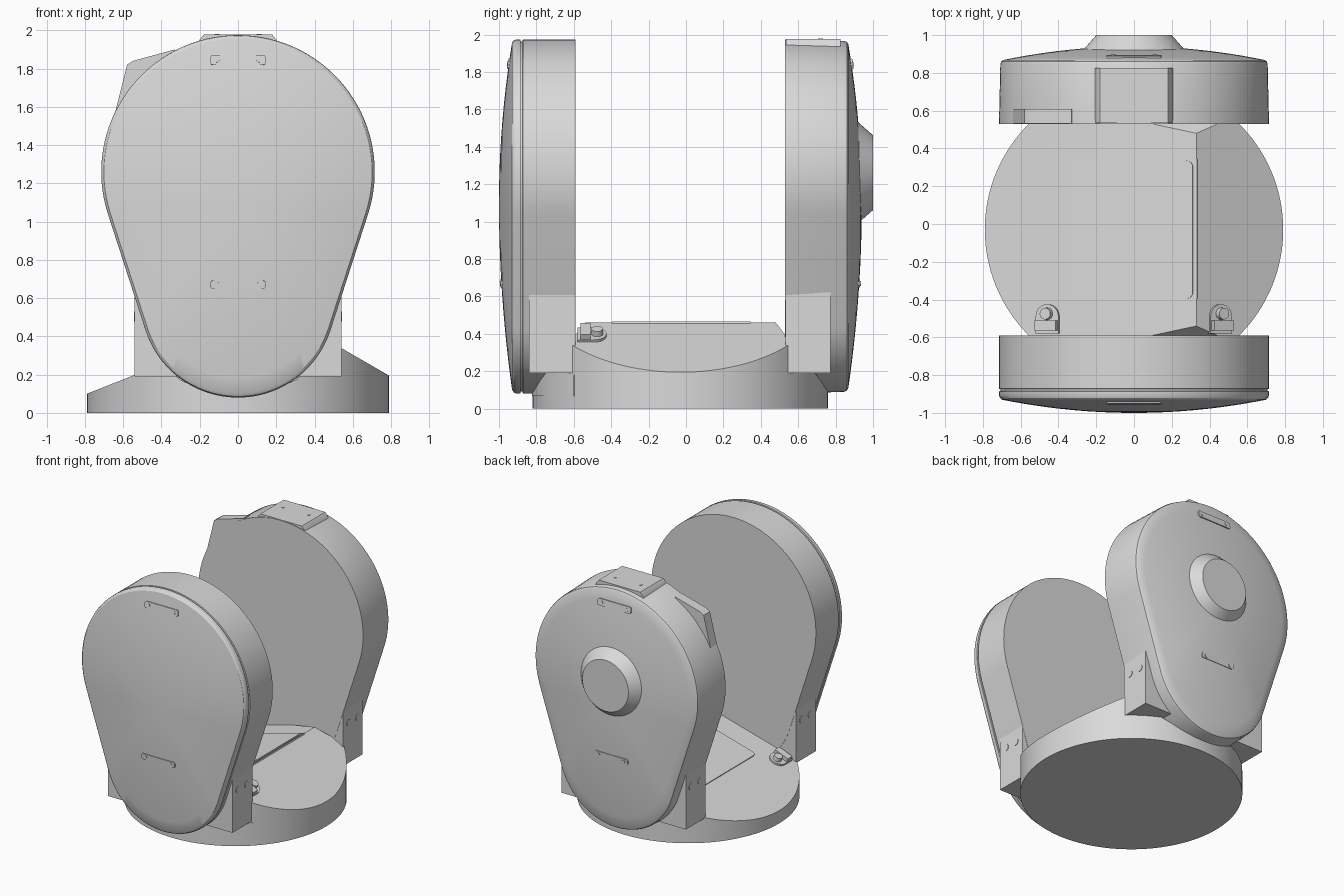
import bpy, bmesh, math
from mathutils import Vector, Matrix

if "Cube" in bpy.data.objects:
    bpy.data.objects.remove(bpy.data.objects["Cube"])

GREY = (0.7, 0.7, 0.7, 1)
mat = bpy.data.materials.new("light grey")
mat.use_nodes = True
mat.diffuse_color = GREY
mat.node_tree.nodes["Principled BSDF"].inputs["Base Color"].default_value = GREY


def finish(bm, name, matrix=None):
    bmesh.ops.recalc_face_normals(bm, faces=bm.faces)
    mesh = bpy.data.meshes.new(name)
    bm.to_mesh(mesh)
    bm.free()
    mesh.materials.append(mat)
    ob = bpy.data.objects.new(name, mesh)
    bpy.context.collection.objects.link(ob)
    if matrix:
        ob.matrix_world = matrix
    bpy.ops.object.select_all(action='DESELECT')
    ob.select_set(True)
    bpy.context.view_layer.objects.active = ob
    bpy.ops.object.shade_smooth_by_angle(angle=math.radians(30))
    return ob


def loft(name, rings, matrix=None):
    """Skin a list of equal-length point rings and cap both ends."""
    bm = bmesh.new()
    loops = [[bm.verts.new(p) for p in ring] for ring in rings]
    n = len(loops[0])
    for a, b in zip(loops, loops[1:]):
        for i in range(n):
            j = (i + 1) % n
            bm.faces.new((a[i], a[j], b[j], b[i]))
    bm.faces.new(loops[0])
    bm.faces.new(loops[-1])
    return finish(bm, name, matrix)


def prism(name, pts, y0, y1, matrix=None):
    return loft(name, [[(x, y, z) for x, z in pts] for y in (y0, y1)], matrix)


def box(name, lo, hi, matrix=None):
    pts = [(lo[0], lo[2]), (hi[0], lo[2]), (hi[0], hi[2]), (lo[0], hi[2])]
    return prism(name, pts, lo[1], hi[1], matrix)


def cone(name, r0, r1, depth, matrix, sides=64):
    bm = bmesh.new()
    bmesh.ops.create_cone(bm, cap_ends=True, segments=sides,
                          radius1=r0, radius2=r1, depth=depth)
    return finish(bm, name, matrix)


def rounded(hx, hz, r):
    """Rounded rectangle outline."""
    pts = []
    for q, (sx, sz) in enumerate([(1, 1), (-1, 1), (-1, -1), (1, -1)]):
        for k in range(5):
            a = (q + k / 4) * math.pi / 2
            pts.append((sx * (hx - r) + r * math.cos(a), sz * (hz - r) + r * math.sin(a)))
    return pts


# Round base, cut by sloping planes
def clipped_disc(name, radius, cuts):
    bm = bmesh.new()
    bmesh.ops.create_cone(bm, cap_ends=True, segments=128, radius1=radius, radius2=radius,
                          depth=0.6, matrix=Matrix.Translation((0, -0.03, 0.3)))
    for co, no in cuts:
        geom = bm.verts[:] + bm.edges[:] + bm.faces[:]
        bmesh.ops.bisect_plane(bm, geom=geom, plane_co=co, plane_no=no, clear_outer=True)
        bmesh.ops.holes_fill(bm, edges=bm.edges, sides=0)
    return finish(bm, name)


def slope_x(a, za, b, zb):
    return (a, 0, za), (za - zb, 0, b - a)


def slope_y(a, za, b, zb):
    return (0, a, za), (0, za - zb, b - a)


clipped_disc("base", 0.79, [
    slope_x(-0.79, 0.10, -0.36, 0.27), slope_x(-0.36, 0.27, 0.33, 0.46),
    slope_x(0.33, 0.46, 0.79, 0.195),
    slope_y(-0.82, 0.10, -0.75, 0.19), slope_y(0.69, 0.19, 0.76, 0.10)])
clipped_disc("base_front_seam_plate", 0.793, [
    ((0, 0, 0.18), (0, 0, 1)), ((0, 0, 0.068), (0, 0, -1)),
    ((0.55, 0, 0), (1, 0, 0)), ((-0.55, 0, 0), (-1, 0, 0)), ((0, -0.5, 0), (0, 1, 0)),
    slope_y(-0.82, 0.10, -0.75, 0.19)])

# Inset control panel on the tilted top
tilt = math.atan2(0.19, 0.69)
panel_at = Matrix.Translation((-0.01, -0.03, 0.366)) @ Matrix.Rotation(-tilt, 4, 'Y')
prism("control_panel", rounded(0.335, 0.365, 0.035), -0.008, 0.008,
      panel_at @ Matrix.Rotation(math.pi / 2, 4, 'X'))
box("panel_edge_right", (0.35, -0.365, -0.01), (0.358, 0.375, 0.006), panel_at)
box("panel_edge_back", (-0.36, 0.368, -0.01), (0.358, 0.375, 0.006), panel_at)

# Teardrop arm outline: large upper arc joined by tangents to a small lower arc
R, ZR, r, zr, CZ = 0.715, 1.26, 0.508, 0.588, 1.1
lean = math.asin((R - r) / (ZR - zr))
outline = []
for k in range(65):
    a = -lean + (math.pi + 2 * lean) * k / 64
    outline.append((R * math.cos(a), ZR + R * math.sin(a)))
for k in range(49):
    a = math.pi + lean + (math.pi - 2 * lean) * k / 48
    outline.append((r * math.cos(a), zr + r * math.sin(a)))


def arm(name, side, wall, edge, rise):
    """side is -1 for the front arm, 1 for the back; wall holds (scale, depth) pairs."""
    s0 = wall[-1][0]
    dome = [(s0 * (1 - k / 12), edge + rise * (1 - (1 - k / 12) ** 2)) for k in range(1, 12)]
    rings = [[(x * s, side * d, CZ + (z - CZ) * s) for x, z in outline]
             for s, d in wall + dome]
    loft(name, rings)

    # Slim screw plates lying on the domed cover
    for z, part, hz in ((1.845, "upper", 0.026), (0.67, "lower", 0.022)):
        reach = 0.87 if z > CZ else 1.02
        s = (z - CZ) / reach
        depth = edge + rise * (1 - s * s)
        face = Matrix.Translation((0, side * depth, z)) @ \
            Matrix.Rotation(-side * math.atan(-2 * rise * s / reach), 4, 'X')
        prism(f"{name}_{part}_plate", rounded(0.145, hz, 0.015),
              -0.005, 0.005 if part == "upper" else 0.003, face)
        for x in (-0.11, 0.11):
            cone(f"{name}_{part}_screw", 0.013, 0.013, 0.016,
                 face @ Matrix.Translation((x, 0, 0)) @ Matrix.Rotation(math.pi / 2, 4, 'X'), 16)


arm("front_arm", -1, [(1, 0.59), (1, 0.872), (0.988, 0.874), (0.988, 0.884), (1, 0.886),
                      (1, 0.905), (0.994, 0.92), (0.98, 0.93)], 0.93, 0.07)
arm("back_arm", 1, [(1, 0.53), (0.99, 0.845), (0.984, 0.86), (0.97, 0.868)], 0.868, 0.072)

# Leg blocks holding the arms, with bolt heads on both sides
for name, y0, y1, top, bolts in (("front_leg", -0.84, -0.592, 0.625, (-0.77, -0.663)),
                                 ("back_leg", 0.532, 0.772, 0.635, (0.6, 0.71))):
    box(name, (-0.54, y0, 0.19), (0.54, y1, top))
    for x in (-0.54, 0.54):
        for y in bolts:
            cone(name + "_bolt", 0.026, 0.026, 0.008,
                 Matrix.Translation((x, y, 0.505)) @ Matrix.Rotation(math.pi / 2, 4, 'Y'), 24)

# Hub on the back arm
cone("back_hub", 0.27, 0.2, 0.08,
     Matrix.Translation((0, 0.96, 1.262)) @ Matrix.Rotation(-math.pi / 2, 4, 'X'))

# Flat pad and corner lug on top of the back arm
prism("top_pad", [(-0.215, 1.9), (-0.205, 1.945), (-0.18, 1.977),
                  (0.18, 1.977), (0.205, 1.945), (0.215, 1.9)], 0.535, 0.825)
for x in (-0.11, 0.11):
    cone("top_pad_screw", 0.013, 0.013, 0.006, Matrix.Translation((x, 0.72, 1.977)), 16)
prism("corner_lug", [(-0.64, 1.58), (-0.58, 1.82), (-0.55, 1.84),
                     (-0.33, 1.9), (-0.3, 1.6)], 0.531, 0.61)

# Connectors on the two slopes
arch = [(0.065, -0.06), (0.065, 0.03)]
arch += [(0.065 * math.cos(a), 0.03 + 0.065 * math.sin(a))
         for a in (math.pi * k / 12 for k in range(1, 12))]
arch += [(-0.065, 0.03), (-0.065, -0.06)]
for name, x, z, turn in (("left", 0.455, 0.388, 0.523), ("right", -0.455, 0.232, -0.376)):
    seat = Matrix.Translation((x, -0.52, z)) @ Matrix.Rotation(turn, 4, 'Y')
    loft(name + "_connector_seat", [[(px, py, h) for px, py in arch] for h in (-0.03, 0.015)], seat)
    box(name + "_connector_block", (-0.06, -0.045, 0), (0.06, 0.01, 0.045), seat)
    cone(name + "_connector_knob", 0.035, 0.03, 0.06, seat @ Matrix.Translation((0, 0.045, 0.015)), 24)
